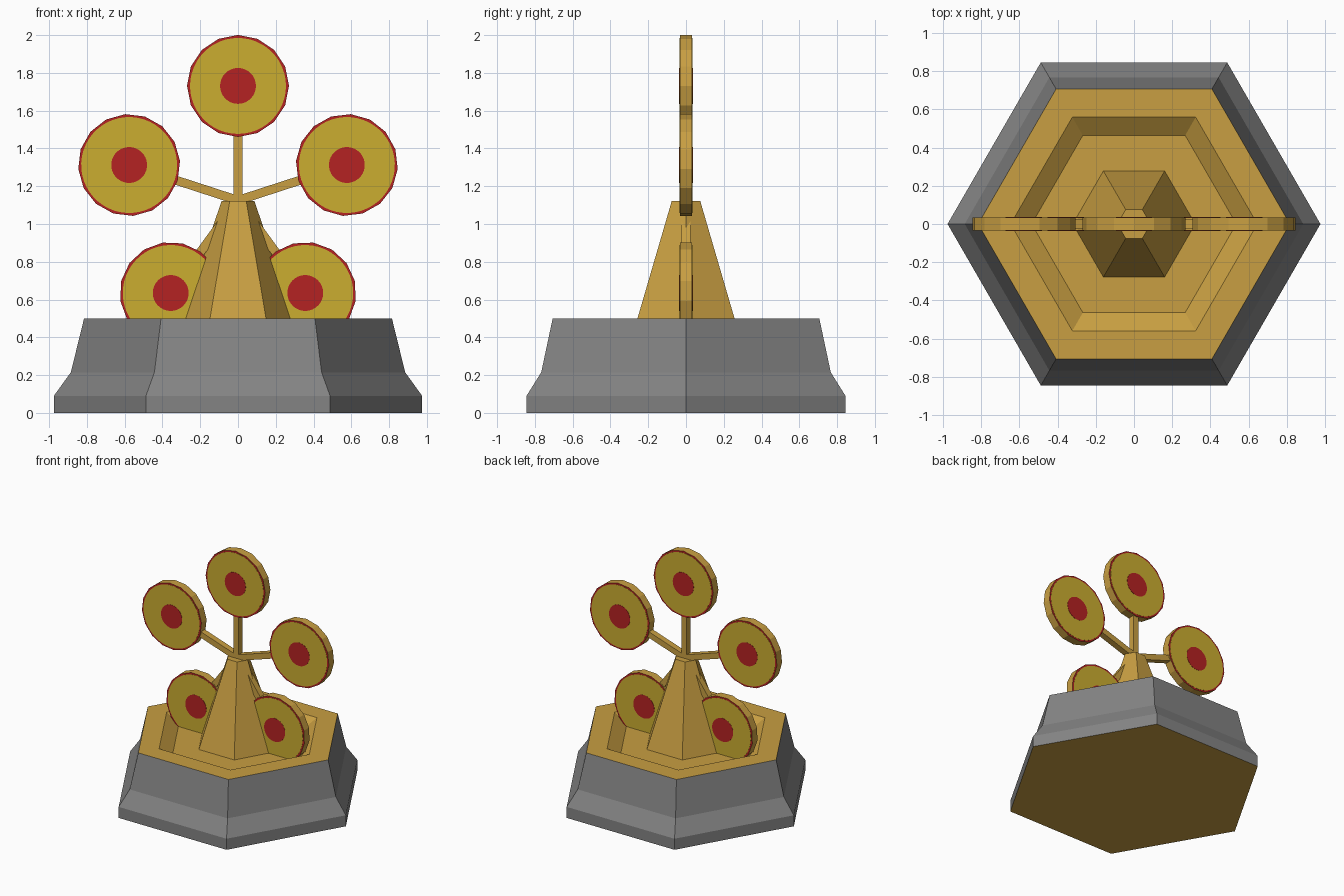
import bpy, bmesh, math
from mathutils import Matrix

if "Cube" in bpy.data.objects:
    bpy.data.objects.remove(bpy.data.objects["Cube"])


def mat(name, rgb):
    m = bpy.data.materials.new(name)
    m.diffuse_color = (*rgb, 1)
    m.use_nodes = True
    m.node_tree.nodes["Principled BSDF"].inputs["Base Color"].default_value = m.diffuse_color
    return m


GOLD = mat("gold", (0.58, 0.345, 0.054))
GREY = mat("stone grey", (0.23, 0.23, 0.23))
YELLOW = mat("yellow", (0.60, 0.42, 0.03))
RED = mat("red", (0.46, 0.016, 0.016))


def finish(name, bm, mats):
    bmesh.ops.recalc_face_normals(bm, faces=bm.faces)
    me = bpy.data.meshes.new(name)
    bm.to_mesh(me)
    bm.free()
    for m in mats:
        me.materials.append(m)
    ob = bpy.data.objects.new(name, me)
    bpy.context.collection.objects.link(ob)
    return ob


def hex_lathe(name, profile, mats, rule=lambda i: 0):
    """Hexagonal rings (radius, z) joined in order, capped at both ends."""
    bm = bmesh.new()
    rings = [[bm.verts.new((r * math.cos(k * math.pi / 3), r * math.sin(k * math.pi / 3), z))
              for k in range(6)] for r, z in profile]
    for i, (a, b) in enumerate(zip(rings, rings[1:])):
        for k in range(6):
            f = bm.faces.new((a[k], a[(k + 1) % 6], b[(k + 1) % 6], b[k]))
            f.material_index = rule(i)
    bm.faces.new(rings[0][::-1])
    bm.faces.new(rings[-1])
    return finish(name, bm, mats)


# Base: grey flanks, gold underside and recessed gold top
hex_lathe("base", [(0.975, 0), (0.975, 0.09), (0.885, 0.215), (0.815, 0.5),
                   (0.645, 0.5), (0.535, 0.43)], [GOLD, GREY], lambda i: 1 if i < 3 else 0)

# Tapered central post
hex_lathe("post", [(0.322, 0.425), (0.087, 1.122)], [GOLD])

HUB_Z, REACH, R, HALF = 1.125, 0.606, 0.27, 0.033


def cyl(name, segs, radius, depth, mats, world, cap=0):
    """Cylinder along y with a corner pointing outward (local +z)."""
    bm = bmesh.new()
    turn = Matrix.Rotation(math.pi / 2, 4, 'X')
    bmesh.ops.create_cone(bm, cap_ends=True, segments=segs, radius1=radius,
                          radius2=radius, depth=depth, matrix=turn)
    for f in bm.faces:
        if abs(f.normal.y) > 0.9:
            f.material_index = cap
    bm.transform(world)
    return finish(name, bm, mats)


for n in range(5):
    spin = Matrix.Translation((0, 0, HUB_Z)) @ Matrix.Rotation(n * math.tau / 5, 4, 'Y')
    # Square arm
    bm = bmesh.new()
    bmesh.ops.create_cube(bm, size=1, matrix=spin @ Matrix.Translation((0, 0, 0.18))
                          @ Matrix.Diagonal((0.047, 0.05, 0.36, 1)))
    finish(f"arm_{n}", bm, [GOLD])
    # Disc with red caps, then painted yellow field and red centre on both sides
    at = spin @ Matrix.Translation((0, 0, REACH))
    cyl(f"disc_{n}", 16, R, 2 * HALF, [GOLD, RED], at, 1)
    for s, side in ((-1, "front"), (1, "back")):
        cyl(f"disc_field_{side}_{n}", 48, 0.254, 0.003, [YELLOW],
            at @ Matrix.Translation((0, s * HALF, 0)))
        cyl(f"disc_centre_{side}_{n}", 32, 0.095, 0.006, [RED],
            at @ Matrix.Translation((0, s * HALF, 0)))
